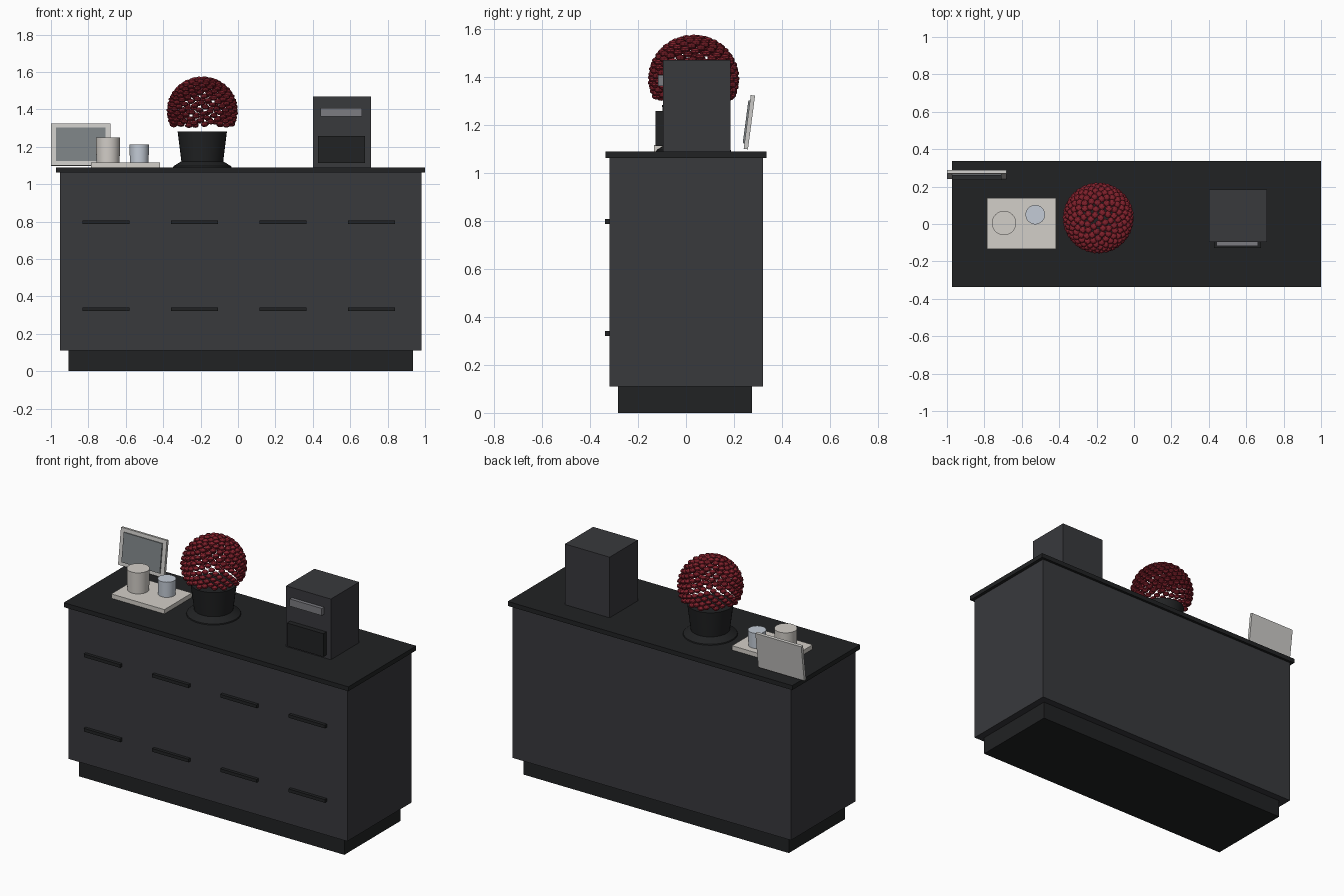
import bpy, bmesh, math
from mathutils import Matrix, Vector

if "Cube" in bpy.data.objects:
    bpy.data.objects.remove(bpy.data.objects["Cube"])


def mat(name, r, g, b):
    m = bpy.data.materials.new(name)
    m.diffuse_color = (r, g, b, 1)
    m.use_nodes = True
    m.node_tree.nodes["Principled BSDF"].inputs["Base Color"].default_value = m.diffuse_color
    return m


CHARCOAL = mat("charcoal", 0.04, 0.041, 0.046)
BLACK = mat("black", 0.015, 0.016, 0.017)
RED = mat("berry_red", 0.22, 0.015, 0.025)
CREAM = mat("cream", 0.65, 0.62, 0.58)
GLASS = mat("pale_glass", 0.55, 0.6, 0.67)
SILVER = mat("silver", 0.2, 0.2, 0.22)
PICTURE = mat("picture_grey", 0.2, 0.22, 0.23)
FRAME = mat("frame_grey", 0.6, 0.59, 0.57)


def finish(name, bm, material):
    me = bpy.data.meshes.new(name)
    bm.to_mesh(me)
    bm.free()
    me.materials.append(material)
    ob = bpy.data.objects.new(name, me)
    bpy.context.collection.objects.link(ob)
    return ob


def box(name, x, y, z, material):
    """Box from (min, max) ranges on each axis."""
    bm = bmesh.new()
    size = [b - a for a, b in (x, y, z)]
    mid = [(a + b) / 2 for a, b in (x, y, z)]
    bmesh.ops.create_cube(bm, size=1, matrix=Matrix.Translation(mid) @ Matrix.Diagonal((*size, 1)))
    return finish(name, bm, material)


def lathe(name, cx, cy, profile, material, n=32):
    """Revolve (radius, z) points about a vertical axis, capped at both ends."""
    bm = bmesh.new()
    rings = [[bm.verts.new((cx + r * math.cos(2 * math.pi * i / n),
                            cy + r * math.sin(2 * math.pi * i / n), z))
              for i in range(n)] for r, z in profile]
    for a, b in zip(rings, rings[1:]):
        for i in range(n):
            j = (i + 1) % n
            bm.faces.new((a[i], a[j], b[j], b[i]))
    bm.faces.new(rings[0][::-1])
    bm.faces.new(rings[-1])
    ob = finish(name, bm, material)
    bpy.ops.object.select_all(action='DESELECT')
    ob.select_set(True)
    bpy.context.view_layer.objects.active = ob
    bpy.ops.object.shade_smooth_by_angle(angle=math.radians(30))
    return ob


# cabinet
box("plinth", (-0.905, 0.935), (-0.283, 0.275), (0, 0.11), BLACK)
box("cabinet_body", (-0.952, 0.98), (-0.318, 0.32), (0.11, 1.062), CHARCOAL)
box("counter_top", (-0.972, 1.0), (-0.336, 0.336), (1.062, 1.09), BLACK)
for row, z in enumerate((0.331, 0.797)):
    for col in range(4):
        x = -0.706 + col * 0.473
        box(f"handle_{row}_{col}", (x - 0.126, x + 0.126), (-0.338, -0.316),
            (z - 0.01, z + 0.01), BLACK)

# coffee machine
box("machine_body", (0.4, 0.71), (-0.095, 0.185), (1.09, 1.47), CHARCOAL)
box("machine_recess", (0.428, 0.68), (-0.127, -0.09), (1.112, 1.257), BLACK)
box("machine_display", (0.44, 0.662), (-0.117, -0.09), (1.362, 1.407), SILVER)

# tray with candles
box("tray", (-0.785, -0.417), (-0.133, 0.14), (1.09, 1.117), CREAM)
lathe("large_candle", -0.695, 0.005, [(0.062, 1.117), (0.065, 1.25)], CREAM)
lathe("small_candle", -0.528, 0.05, [(0.05, 1.117), (0.052, 1.213)], GLASS)

# leaning picture frame
tilt = Matrix.Translation((-0.841, 0.264, 1.211)) @ Matrix.Rotation(math.radians(-7.5), 4, 'X')
for name, w, y, h, m in (("picture_frame", 0.159, (-0.009, 0.009), 0.113, FRAME),
                         ("picture", 0.133, (-0.016, -0.008), 0.09, PICTURE)):
    box(name, (-w, w), y, (-h, h), m).matrix_world = tilt

# plant pot with flared foot
PX, PY = -0.191, 0.032
lathe("plant_pot", PX, PY, [(0.156, 1.09), (0.154, 1.096), (0.112, 1.122), (0.132, 1.282)], BLACK)

# ball of berries: upright squat domes spread over a hollow sphere
bm = bmesh.new()
N, R, centre = 330, 0.172, Vector((PX, PY, 1.392))
for i in range(N):
    h = 1 - 2 * (i + 0.5) / N
    if h < -0.46:
        break
    a = i * math.pi * (3 - math.sqrt(5))
    s = math.sqrt(1 - h * h)
    p = centre + R * Vector((s * math.cos(a), s * math.sin(a), h))
    bmesh.ops.create_uvsphere(bm, u_segments=8, v_segments=5, radius=1,
                              matrix=Matrix.Translation(p) @ Matrix.Diagonal((0.02, 0.02, 0.013, 1)))
finish("berry_ball", bm, RED)
